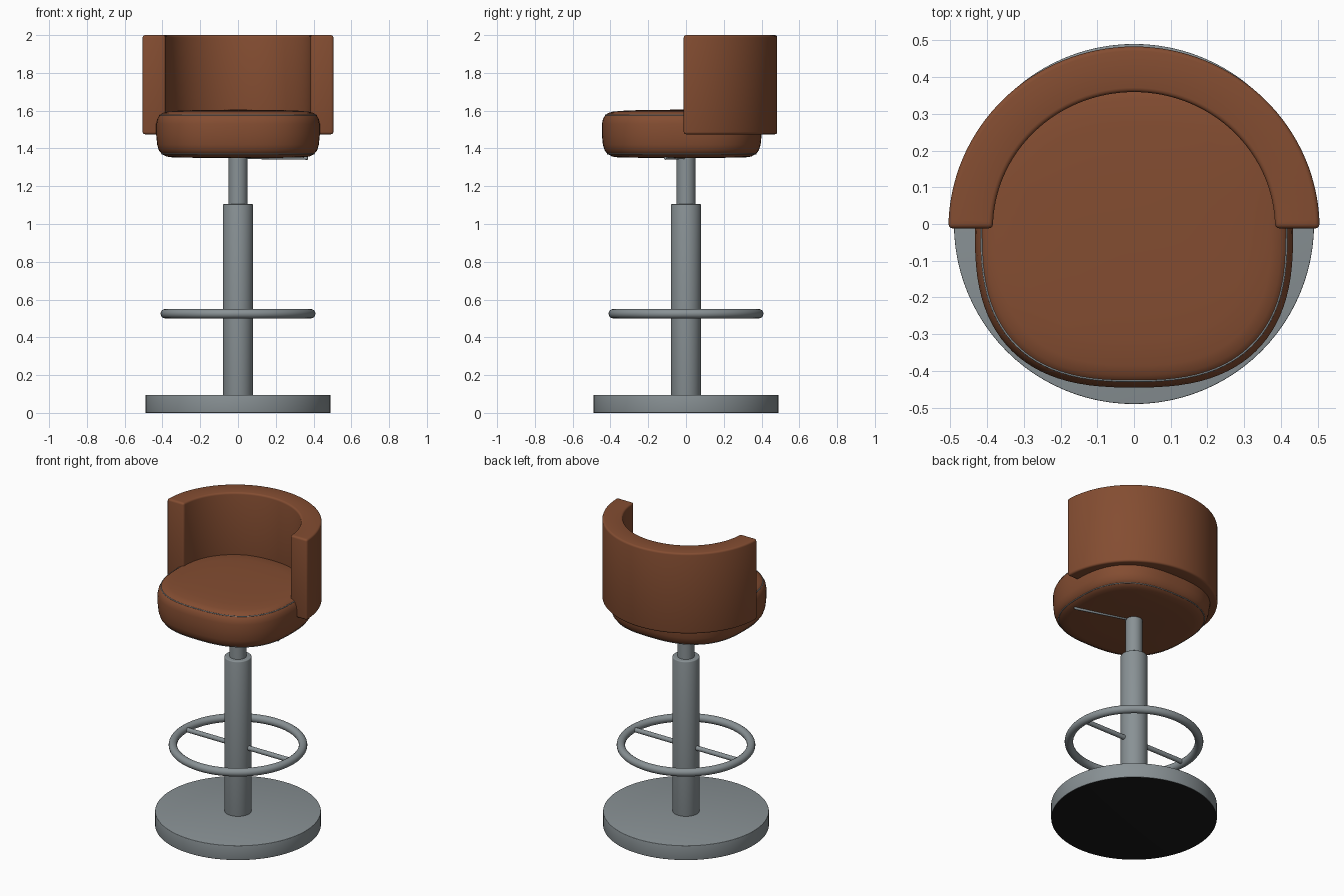
import bpy, bmesh
from math import cos, sin, pi, radians, copysign
from mathutils import Vector

cube = bpy.data.objects.get("Cube")
if cube:
    bpy.data.objects.remove(cube, do_unlink=True)


def material(name, rgb, roughness=0.5):
    mat = bpy.data.materials.new(name)
    mat.use_nodes = True
    mat.diffuse_color = (*rgb, 1)
    shader = next(n for n in mat.node_tree.nodes if n.type == 'BSDF_PRINCIPLED')
    shader.inputs["Base Color"].default_value = (*rgb, 1)
    shader.inputs["Roughness"].default_value = roughness
    return mat


leather = material("brown leather", (0.23, 0.074, 0.031))
metal = material("grey metal", (0.25, 0.285, 0.30))
rubber = material("black rubber", (0.01, 0.01, 0.01))


def finish(obj, name, mat, bevel=0):
    obj.name = name
    obj.data.materials.append(mat)
    bpy.ops.object.select_all(action='DESELECT')
    obj.select_set(True)
    bpy.context.view_layer.objects.active = obj
    if bevel:
        mod = obj.modifiers.new("Bevel", 'BEVEL')
        mod.width = bevel
        mod.segments = 3
        mod.angle_limit = radians(50)
        bpy.ops.object.modifier_apply(modifier=mod.name)
    bpy.ops.object.shade_smooth_by_angle(angle=radians(40))
    return obj


def loft(name, rings, mat, closed=True, bevel=0):
    """Skin a list of closed loops and cap both ends."""
    bm = bmesh.new()
    loops = [[bm.verts.new(p) for p in ring] for ring in rings]
    for a, b in zip(loops, loops[1:]):
        for i in range(len(a)):
            j = (i + 1) % len(a)
            bm.faces.new((a[i], a[j], b[j], b[i]))
    bm.faces.new(loops[0][::-1])
    bm.faces.new(loops[-1])
    bmesh.ops.recalc_face_normals(bm, faces=bm.faces)
    mesh = bpy.data.meshes.new(name)
    bm.to_mesh(mesh)
    bm.free()
    obj = bpy.data.objects.new(name, mesh)
    bpy.context.collection.objects.link(obj)
    return finish(obj, name, mat, bevel)


def rod(name, start, end, radius, mat, bevel=0, sides=48):
    start, end = Vector(start), Vector(end)
    axis = end - start
    bpy.ops.mesh.primitive_cylinder_add(
        vertices=sides, radius=radius, depth=axis.length,
        location=(start + end) / 2,
        rotation=axis.to_track_quat('Z', 'Y').to_euler())
    return finish(bpy.context.object, name, mat, bevel)


def seat_outline(inset, z, count=96):
    """Rounded-square loop, pulled in from the widest outline."""
    def power(v):
        return copysign(abs(v) ** (2 / 2.6), v)
    angles = [2 * pi * i / count for i in range(count)]
    return [((0.433 - inset) * power(cos(a)),
             (0.4225 - inset) * power(sin(a)) - 0.0225, z) for a in angles]


# Base with a black underside
base = rod("base", (0, 0, 0), (0, 0, 0.095), 0.49, metal, 0.003, 96)
base.data.materials.append(rubber)
for face in base.data.polygons:
    if face.normal.z < -0.9:
        face.material_index = 1

# Telescopic column
rod("lower_column", (0, 0, 0.09), (0, 0, 1.105), 0.08, metal, 0.006)
rod("upper_column", (0, 0, 1.10), (0, 0, 1.37), 0.05, metal)

# Foot ring and its two spokes
bpy.ops.mesh.primitive_torus_add(major_radius=0.385, minor_radius=0.025,
                                 major_segments=96, minor_segments=16,
                                 location=(0, 0, 0.525))
finish(bpy.context.object, "foot_ring", metal)
for side, label in ((1, "left"), (-1, "right")):
    rod(label + "_spoke", (side * 0.07, 0, 0.525), (side * 0.38, 0, 0.525),
        0.015, metal, sides=20)

# Height lever under the seat
rod("height_lever", (0.02, -0.005, 1.352), (0.37, -0.11, 1.348),
    0.008, metal, 0.003, 16)

# Padded seat: inset and height from underside to crown
profile = ((0.25, 1.35), (0.09, 1.352), (0.055, 1.357), (0.03, 1.37),
           (0.014, 1.39), (0.005, 1.42), (0, 1.47), (0, 1.53),
           (0.005, 1.555), (0.017, 1.576), (0.033, 1.588), (0.06, 1.595),
           (0.13, 1.601), (0.25, 1.604), (0.38, 1.605))
loft("seat", [seat_outline(i, z) for i, z in profile], leather)

# Thin piping along the upper and lower seat edges
for name, inset, z in (("upper_piping", 0.018, 1.576),
                       ("lower_piping", 0.03, 1.371)):
    curve = bpy.data.curves.new(name, 'CURVE')
    curve.dimensions = '3D'
    curve.bevel_depth = 0.003
    curve.bevel_resolution = 1
    path = seat_outline(inset, z)
    spline = curve.splines.new('POLY')
    spline.points.add(len(path) - 1)
    for point, co in zip(spline.points, path):
        point.co = (*co, 1)
    spline.use_cyclic_u = True
    curve.materials.append(metal)
    bpy.context.collection.objects.link(bpy.data.objects.new(name, curve))

# Wraparound backrest swept through half a turn
sections = []
for i in range(65):
    a = pi * i / 64
    sections.append([(rx * cos(a), ry * sin(a) - 0.012, z)
                     for rx, ry, z in ((0.505, 0.495, 1.475), (0.505, 0.495, 2),
                                       (0.384, 0.371, 2), (0.384, 0.371, 1.475))])
loft("backrest", sections, leather, bevel=0.012)
